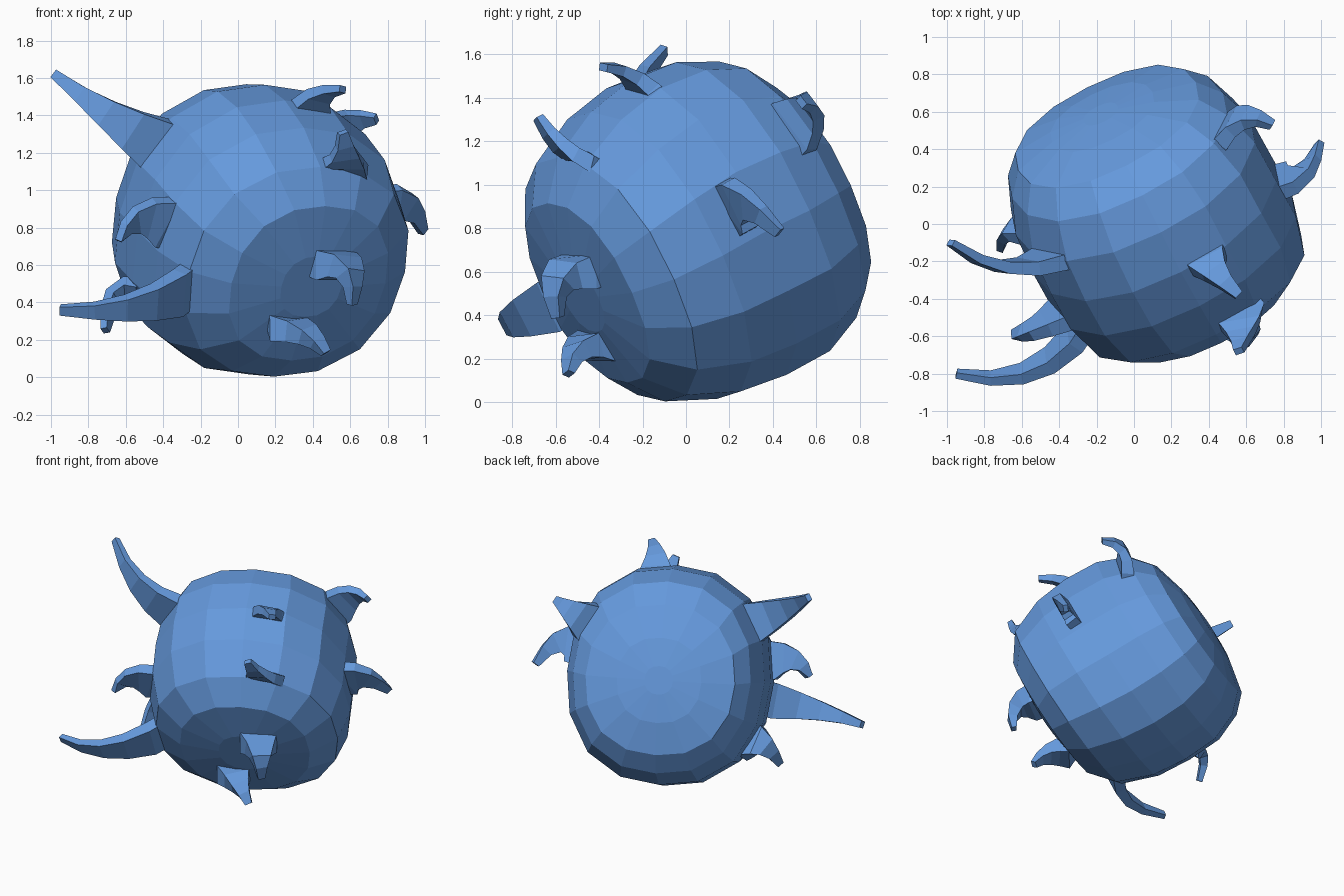
import bpy, bmesh
from math import cos, sin, pi
from mathutils import Vector

if "Cube" in bpy.data.objects:
    bpy.data.objects.remove(bpy.data.objects["Cube"])

blue = bpy.data.materials.new("soft_blue")
blue.use_nodes = True
blue.diffuse_color = (0.13, 0.32, 0.72, 1)
blue.node_tree.nodes["Principled BSDF"].inputs["Base Color"].default_value = blue.diffuse_color

CENTRE = Vector((0.12, 0.06, 0.785))
AXIS = Vector((-0.4, 0.8, 0.44)).normalized()
SIDE = AXIS.cross(Vector((0, 0, 1))).normalized()
UP = SIDE.cross(AXIS)


def loft(name, rings):
    """Skin a list of equally long point rings and close both ends."""
    bm = bmesh.new()
    loops = [[bm.verts.new(p) for p in ring] for ring in rings]
    for a, b in zip(loops, loops[1:]):
        for i in range(len(a)):
            j = (i + 1) % len(a)
            bm.faces.new((a[i], a[j], b[j], b[i]))
    bm.faces.new(loops[0])
    bm.faces.new(loops[-1])
    bmesh.ops.recalc_face_normals(bm, faces=bm.faces)
    mesh = bpy.data.meshes.new(name)
    bm.to_mesh(mesh)
    bm.free()
    mesh.materials.append(blue)
    obj = bpy.data.objects.new(name, mesh)
    bpy.context.collection.objects.link(obj)
    return obj


def body_ring(t, across, height, shift, lift, sides=16, power=2.3):
    """Slightly squared ellipse around the body axis."""
    ring = []
    for i in range(sides):
        c, s = cos(2 * pi * i / sides), sin(2 * pi * i / sides)
        k = (abs(c) ** power + abs(s) ** power) ** (-1 / power)
        ring.append(CENTRE + AXIS * t + SIDE * (c * k * across + shift) + UP * (s * k * height + lift))
    return ring


# Tilted barrel body: (distance along axis, half width, half height, sideways shift, lift)
PROFILE = [(-0.68, 0.18, 0.18, 0, 0), (-0.64, 0.46, 0.46, 0, 0), (-0.5, 0.645, 0.625, -0.005, 0),
           (-0.25, 0.71, 0.735, -0.015, 0), (0, 0.71, 0.775, -0.025, 0),
           (0.25, 0.7, 0.76, -0.025, -0.015), (0.45, 0.63, 0.675, -0.025, -0.025),
           (0.57, 0.53, 0.53, -0.03, -0.045),
           (0.63, 0.3, 0.3, -0.03, -0.05), (0.65, 0.1, 0.1, -0.03, -0.05)]
loft("body", [body_ring(*row) for row in PROFILE])


def horn(name, base, mid, tip, width=0.28, thick=0.09, across=None, steps=5):
    """Curved flat horn, wide around the body and tapering to a blunt tip."""
    base, mid, tip = Vector(base), Vector(mid), Vector(tip)
    control = 2 * mid - (base + tip) / 2
    if across is None:
        across = AXIS.cross(base - CENTRE).normalized()
    rings = []
    for k in range(steps):
        t = k / (steps - 1)
        point = base * (1 - t) ** 2 + control * 2 * t * (1 - t) + tip * t * t
        along = ((control - base) * (1 - t) + (tip - control) * t).normalized()
        w = (across - along * across.dot(along)).normalized()
        n = along.cross(w)
        w = w * (0.025 + (width / 2 - 0.025) * (1 - t) ** 1.3)
        n = n * (0.018 + (thick / 2 - 0.018) * (1 - t))
        rings.append([point + w + n, point - w + n, point - w - n, point + w - n])
    # Root sunk into the body
    sink = (CENTRE - base).normalized() * 0.1
    rings.insert(0, [p + sink for p in rings[0]])
    loft(name, rings)


# Long horns
horn("upper_right_long_horn", (-0.43, -0.18, 1.24), (-0.7, -0.23, 1.41), (-0.98, -0.1, 1.62), 0.3)
horn("lower_right_long_horn", (-0.32, -0.61, 0.45), (-0.6, -0.8, 0.37), (-0.95, -0.8, 0.36), 0.25)
# Short hooked horns around the barrel
horn("right_middle_horn", (-0.39, -0.49, 0.83), (-0.54, -0.56, 0.84), (-0.64, -0.59, 0.73))
horn("right_lower_horn", (-0.53, -0.03, 0.42), (-0.66, -0.03, 0.41), (-0.71, -0.13, 0.25))
horn("left_front_horn", (0.55, -0.47, 1.12), (0.57, -0.58, 1.18), (0.56, -0.68, 1.31), 0.3, 0.08)
horn("left_top_horn", (0.37, -0.16, 1.38), (0.43, -0.25, 1.5), (0.56, -0.38, 1.54))
horn("left_back_horn", (0.5, 0.5, 1.27), (0.6, 0.57, 1.36), (0.74, 0.53, 1.38))
horn("left_side_horn", (0.78, 0.22, 0.9), (0.91, 0.28, 0.91), (0.99, 0.43, 0.78))
# Hooked horns on the front end
horn("left_lower_horn", (0.52, -0.49, 0.6), (0.6, -0.59, 0.55), (0.61, -0.59, 0.39),
     0.26, 0.16, Vector((0.6, 0.8, 0)))
horn("left_bottom_horn", (0.25, -0.41, 0.26), (0.37, -0.5, 0.23), (0.47, -0.54, 0.13), 0.24, 0.14, SIDE)
